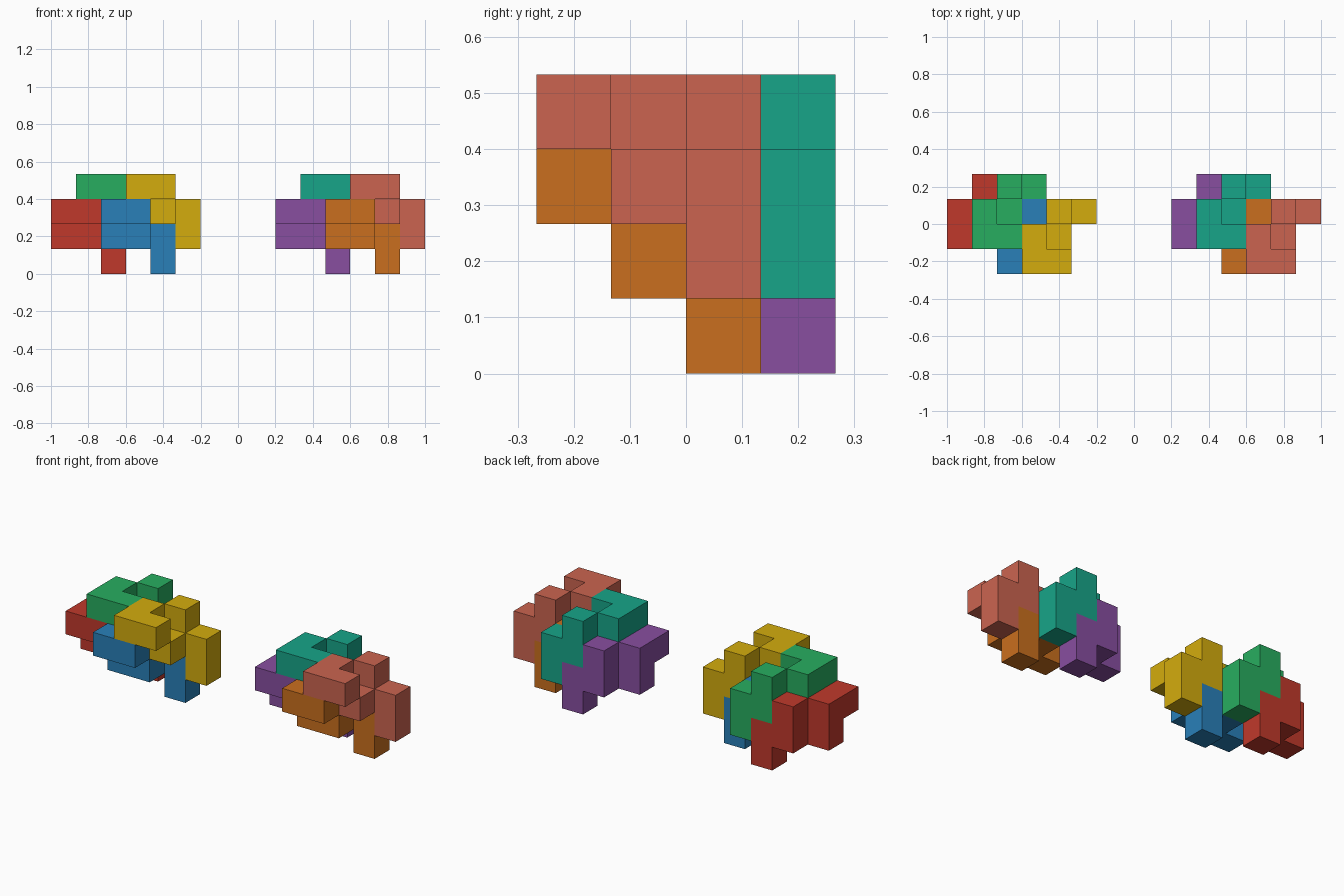
import bpy, bmesh
from mathutils import Vector

if "Cube" in bpy.data.objects:
    bpy.data.objects.remove(bpy.data.objects["Cube"])

U = 2 / 15  # edge of one cube cell

# Cells of the repeated interlocking piece (x, y, z steps)
PIECE = {(0, 0, 0), (0, 1, 0), (1, 0, 0), (1, 2, 0),
         (0, 1, -1), (1, 1, -1), (1, 2, -1), (2, 2, -1),
         (2, 2, -2)}

# Where each piece sits in a cluster
PLACES = [("lower_back", (0, 1, 2)), ("upper_back", (1, 1, 3)),
          ("lower_front", (2, 0, 2)), ("upper_front", (3, 0, 3))]

# Cluster start cell and its four colours
CLUSTERS = [("left", 0, ("C0392B", "27AE60", "2980B9", "D4AC0D")),
            ("right", 9, ("884EA0", "17A589", "CA6F1E", "CB6450"))]


def material(name, code):
    rgb = [int(code[i:i + 2], 16) / 255 for i in (0, 2, 4)]
    lin = [c / 12.92 if c <= 0.04045 else ((c + 0.055) / 1.055) ** 2.4 for c in rgb]
    m = bpy.data.materials.new(name)
    m.diffuse_color = (*lin, 1)
    m.use_nodes = True
    m.node_tree.nodes["Principled BSDF"].inputs["Base Color"].default_value = m.diffuse_color
    return m


def polycube(name, cells, origin, mat):
    """Outer skin of a set of unit cells, without inner walls."""
    bm = bmesh.new()
    verts = {}

    def vert(p):
        key = tuple(round(c) for c in p)
        if key not in verts:
            verts[key] = bm.verts.new(Vector(key) * U)
        return verts[key]

    for cell in cells:
        for axis in range(3):
            for side in (0, 1):
                n = Vector((0, 0, 0))
                n[axis] = 2 * side - 1
                if tuple(int(a + b) for a, b in zip(cell, n)) in cells:
                    continue
                a, b = Vector((0, 0, 0)), Vector((0, 0, 0))
                a[(axis + 1) % 3] = 1
                b[(axis + 2) % 3] = 1
                p = Vector(cell)
                p[axis] += side
                quad = [p, p + a, p + a + b, p + b]
                if not side:
                    quad.reverse()
                bm.faces.new([vert(q) for q in quad])
    mesh = bpy.data.meshes.new(name)
    bm.to_mesh(mesh)
    bm.free()
    mesh.materials.append(mat)
    obj = bpy.data.objects.new(name, mesh)
    obj.location = origin
    bpy.context.collection.objects.link(obj)


# Two equal clusters of four pieces
for side, start, colours in CLUSTERS:
    for (place, (x, y, z)), code in zip(PLACES, colours):
        name = f"{side}_{place}_piece"
        origin = (-1 + (start + x) * U, (y - 2) * U, z * U)
        polycube(name, PIECE, origin, material(name + "_colour", code))
